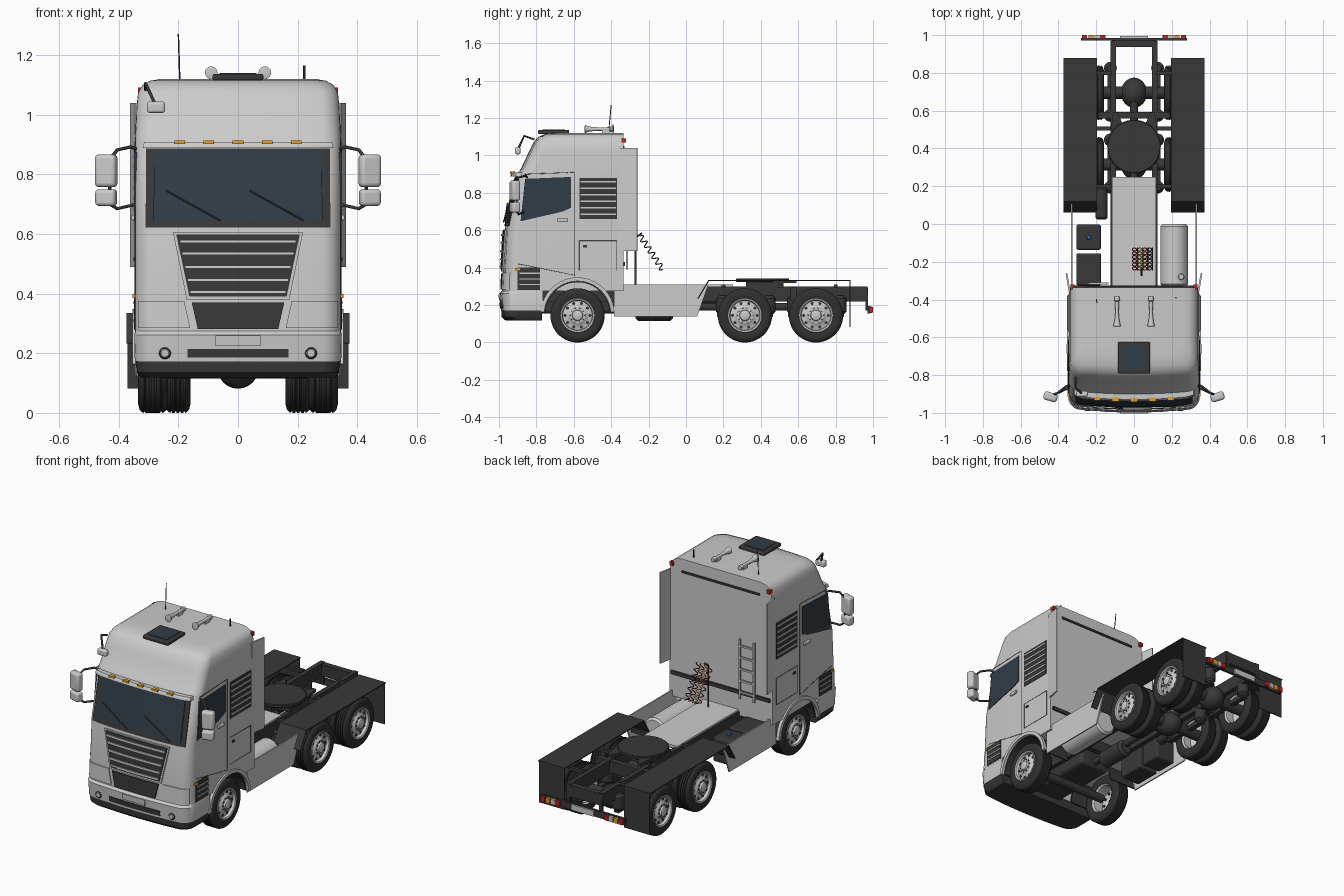
import bpy, bmesh, math
from mathutils import Matrix, Vector

if "Cube" in bpy.data.objects:
    bpy.data.objects.remove(bpy.data.objects["Cube"])

def mat(name, *c):
    m = bpy.data.materials.new(name)
    m.diffuse_color = (*c, 1)
    m.use_nodes = True
    m.node_tree.nodes["Principled BSDF"].inputs["Base Color"].default_value = m.diffuse_color
    return m
DARK, RUB = mat("dark", .04, .04, .04), mat("rubber", .03, .03, .03)
GLASS = mat("glass", .03, .045, .06)
AMBER, RED, BLUE, YEL = mat("amber", .8, .35, .02), mat("red", .5, .02, .02), mat("blue", .03, .15, .5), mat("yellow", .7, .6, .1)

def finish(name, bm, m=None, mirror=False, bevel=0):
    if mirror:
        g = bmesh.ops.duplicate(bm, geom=bm.verts[:] + bm.edges[:] + bm.faces[:])["geom"]
        for v in g:
            if isinstance(v, bmesh.types.BMVert):
                v.co.x *= -1
    bmesh.ops.recalc_face_normals(bm, faces=bm.faces[:])
    me = bpy.data.meshes.new(name)
    bm.to_mesh(me)
    bm.free()
    o = bpy.data.objects.new(name, me)
    bpy.context.collection.objects.link(o)
    if m: me.materials.append(m)
    if bevel:
        b = o.modifiers.new("bevel", "BEVEL")
        b.width, b.segments = bevel, 3
    return o

def box(name, c, s, m=None, mirror=False, bevel=0, rz=0):
    bm = bmesh.new()
    M = Matrix.Translation(c) @ Matrix.Rotation(rz, 4, 'Z') @ Matrix.Diagonal((*s, 1))
    bmesh.ops.create_cube(bm, size=1, matrix=M)
    return finish(name, bm, m, mirror, bevel)

def place(axis, u, v, a):
    return {'x': (a, u, v), 'y': (u, a, v), 'z': (u, v, a)}[axis]

def prism(name, pts, axis, a, b, m=None, mirror=False, bevel=0):
    bm = bmesh.new()
    A = [bm.verts.new(place(axis, u, v, a)) for u, v in pts]
    B = [bm.verts.new(place(axis, u, v, b)) for u, v in pts]
    bm.faces.new(A); bm.faces.new(B)
    for i in range(len(A)):
        j = (i + 1) % len(A)
        bm.faces.new((A[i], A[j], B[j], B[i]))
    return finish(name, bm, m, mirror, bevel)

def lathe(name, prof, axis, c, m=None, mirror=False, seg=40, closed=False):
    bm = bmesh.new()
    C = Vector(c)
    rings = [[bm.verts.new(C + Vector(place(axis, r * math.cos(t), r * math.sin(t), a)))
              for t in (2 * math.pi * k / seg for k in range(seg))] for r, a in prof]
    for i in range(len(rings) if closed else len(rings) - 1):
        P, Q = rings[i], rings[(i + 1) % len(rings)]
        for k in range(seg):
            bm.faces.new((P[k], P[k - 1], Q[k - 1], Q[k]))
    bmesh.ops.remove_doubles(bm, verts=bm.verts[:], dist=1e-5)
    return finish(name, bm, m, mirror)

def cyl(name, axis, c, r, h, m=None, mirror=False, e=.004):
    return lathe(name, [(0, -h/2), (r - e, -h/2), (r, e - h/2), (r, h/2 - e), (r - e, h/2), (0, h/2)], axis, c, m, mirror, 28)

def pipe(name, pts, r, m=None, mirror=False, cyclic=False):
    cu = bpy.data.curves.new(name, 'CURVE')
    cu.dimensions, cu.bevel_depth, cu.bevel_resolution, cu.use_fill_caps = '3D', r, 1, True
    for s in ((1, -1) if mirror else (1,)):
        sp = cu.splines.new('POLY')
        sp.points.add(len(pts) - 1)
        for p, q in zip(sp.points, pts):
            p.co = (q[0] * s, q[1], q[2], 1)
        sp.use_cyclic_u = cyclic
    if m: cu.materials.append(m)
    bpy.context.collection.objects.link(bpy.data.objects.new(name, cu))

# Cab shells: rows of (z, front y, half width), bowed front with round corners
CAB = [(.275, -.985, .345), (.40, -.98, .345), (.62, -.968, .345), (.90, -.908, .345), (.925, -.885, .345),
       (1.03, -.835, .34), (1.075, -.812, .335), (1.1, -.788, .32), (1.114, -.755, .295), (1.12, -.70, .26)]
BUMP = [(.172, -.99, .346), (.262, -.997, .348), (.28, -.98, .343)]
LIP = [(.118, -.965, .325), (.135, -.985, .339), (.172, -.988, .344)]
R = .06
def front(x, z, T=CAB):
    i = max(k for k in range(len(T) - 1) if T[k][0] <= max(z, T[0][0]))
    (z0, y0, w0), (z1, y1, w1) = T[i], T[i + 1]
    t = (z - z0) / (z1 - z0)
    w = w0 + (w1 - w0) * t
    d = min(R, max(0, abs(x) - (w - R)))
    return y0 + (y1 - y0) * t + .02 * (x / .345) ** 2 + R - math.sqrt(R * R - d * d)

def loft(name, T, yb, m=None):
    bm, rings = bmesh.new(), []
    for z, _, w in T:
        half = [(w - R) * k / 5 for k in range(6)] + [w - R + R * math.sin(math.radians(15 * k)) for k in range(1, 7)]
        xs = [-x for x in half[:0:-1]] + half
        ring = [(x, front(x, z, T)) for x in xs] + [(w, yb), (-w, yb)]
        rings.append([bm.verts.new((x, y, z)) for x, y in ring])
    for P, Q in zip(rings, rings[1:]):
        for k in range(len(P)):
            bm.faces.new((P[k - 1], P[k], Q[k], Q[k - 1]))
    bm.faces.new(rings[0]); bm.faces.new(rings[-1])
    return finish(name, bm, m)

def panel(name, z0, z1, lo, hi, off, m=None, mirror=False, T=CAB):
    # raised patch following the bowed front; lo / hi are x ranges at bottom / top
    bm, n, k = bmesh.new(), 14, 3
    g = []
    for j in range(k + 1):
        t = j / k
        a, b, z = lo[0] + (hi[0] - lo[0]) * t, lo[1] + (hi[1] - lo[1]) * t, z0 + (z1 - z0) * t
        g.append([bm.verts.new((x, front(x, z, T) - off, z)) for x in (a + (b - a) * i / n for i in range(n + 1))])
    f = [bm.faces.new((g[j][i], g[j][i+1], g[j+1][i+1], g[j+1][i])) for j in range(k) for i in range(n)]
    ext = bmesh.ops.extrude_face_region(bm, geom=f, use_keep_orig=True)["geom"]
    bmesh.ops.translate(bm, verts=[v for v in ext if isinstance(v, bmesh.types.BMVert)], vec=(0, off + .008, 0))
    return finish(name, bm, m, mirror)

cab = loft("cab", CAB, -.335)
loft("bumper", BUMP, -.765)
loft("bumper_lip", LIP, -.77, DARK)
cut = cyl("arch_cutter", 'x', (.28, -.58, .15), .182, .26, None, True)
cut.hide_render = cut.hide_viewport = True
bo = cab.modifiers.new("arches", "BOOLEAN")
bo.operation, bo.object, bo.solver = 'DIFFERENCE', cut, 'EXACT'
def arc(r0, r1):
    A = [math.radians(4 + 172 * i / 24) for i in range(25)]
    return [(-.58 + r * math.cos(t), .15 + r * math.sin(t)) for r, L in ((r0, A), (r1, A[::-1])) for t in L]
prism("arch_trim", arc(.178, .198), 'x', .335, .354, None, True)
prism("arch_liner", arc(.172, .18), 'x', .16, .338, DARK, True)

# Windscreen, wipers, visor and marker lights
panel("windscreen_frame", .622, .886, (-.31, .31), (-.308, .308), .004, DARK)
panel("windscreen", .645, .878, (-.284, .284), (-.28, .28), .007, GLASS)
for x in (-.24, .04):
    pipe("wiper", [(x + d, front(x + d, z) - .014, z) for d, z in ((0, .745), (.09, .695), (.18, .645))], .003, DARK)
panel("sun_visor", .888, .908, (-.32, .32), (-.315, .315), .028)
for x in (-.195, -.098, 0, .098, .195):
    box("marker_light", (x, front(x, .905) - .028, .907), (.036, .02, .012), AMBER)
# Grilles, headlamp panels, plate and fog lamps
panel("grille_surround", .38, .605, (-.172, .172), (-.218, .218), .008)
panel("grille", .39, .598, (-.163, .163), (-.207, .207), .012, DARK)
for z in (.575, .535, .49, .445, .405):
    w = .158 + (z - .39) * .2
    panel("grille_bar", z - .005, z + .005, (-w, w), (-w, w), .018)
panel("lower_grille", .282, .37, (-.135, .135), (-.155, .155), .008, DARK)
panel("headlamp_panel", .284, .375, (.16, .335), (.18, .335), .006, None, True)
panel("bumper_slot", .185, .215, (-.17, .17), (-.17, .17), .004, DARK, False, BUMP)
panel("front_plate", .225, .26, (-.075, .075), (-.075, .075), .006, None, False, BUMP)
cyl("fog_lamp_ring", 'y', (.245, -.978, .2), .02, .02, DARK, True)
cyl("fog_lamp", 'y', (.245, -.981, .2), .016, .02, None, True)

# Cab sides: windows, louvres, shut lines, handles, steps
prism("side_window", [(-.86, .875), (-.615, .885), (-.615, .72), (-.66, .7), (-.885, .648)], 'x', .33, .349, GLASS, True)
box("side_louvre", (.34, -.47, .77), (.016, .2, .22), DARK, True)
for k in range(6):
    box("louvre_slat", (.347, -.47, .685 + .035 * k), (.01, .19, .008), None, True)
box("step_vent", (.34, -.84, .34), (.018, .12, .12), DARK, True)
for z in (.31, .34, .37):
    box("vent_slat", (.347, -.835, z), (.01, .11, .006), None, True)
box("side_repeater", (.347, -.9, .392), (.012, .025, .012), AMBER, True)
pipe("door_shut_line", [(.345, -.895, .42), (.345, -.595, .36), (.345, -.595, .91), (.345, -.86, .9)], .0018, DARK, True)
pipe("locker_shut_line", [(.345, y, z) for y, z in ((-.57, .385), (-.37, .385), (-.37, .545), (-.57, .545))], .0018, DARK, True, True)
box("door_handle", (.35, -.66, .655), (.014, .055, .018), None, True, .004)
box("locker_latch", (.347, -.54, .515), (.008, .02, .012), DARK, True)
# Mirrors
box("side_mirror", (.442, -.915, .812), (.074, .045, .11), None, True, .014, .3)
box("wide_mirror", (.442, -.915, .722), (.07, .045, .056), None, True, .012, .3)
pipe("mirror_arm", [(.34, -.85, .885), (.36, -.86, .892), (.405, -.895, .882), (.43, -.905, .85), (.43, -.905, .7),
                    (.405, -.895, .685), (.34, -.865, .7)], .006, DARK, True)
box("kerb_mirror", (-.275, -.9, 1.025), (.062, .03, .038), None, False, .009)
pipe("kerb_mirror_arm", [(-.31, -.81, 1.085), (-.31, -.865, 1.105), (-.28, -.895, 1.04)], .006, DARK)
# Roof fittings
box("roof_hatch", (0, -.708, 1.126), (.17, .166, .022), DARK, False, .006)
box("roof_hatch_glass", (0, -.708, 1.137), (.125, .12, .006), GLASS)
lathe("roof_horn", [(0, -.54), (.015, -.542), (.021, -.54), (.013, -.515), (.009, -.47), (.01, -.41), (.015, -.405), (.013, -.385), (0, -.385)],
      'y', (.09, 0, 1.141), None, True, 20)
box("horn_foot", (.09, -.43, 1.126), (.016, .04, .02), None, True)
pipe("long_antenna", [(-.195, -.415, 1.11), (-.2, -.4, 1.27)], .0025, DARK)
pipe("short_antenna", [(.222, -.39, 1.11), (.222, -.39, 1.165)], .004, DARK)
box("rear_marker", (.325, -.333, 1.08), (.022, .026, .022), RED, True)
# Cab rear: air deflectors, trim strips, ladder, air lines
prism("air_deflector", [(.335, -.36), (.345, -.36), (.362, -.262), (.354, -.258)], 'z', .49, 1.04, None, True)
box("rear_strip_top", (0, -.333, 1.045), (.52, .01, .012), DARK)
box("rear_strip_low", (0, -.332, .42), (.66, .014, .022), DARK)
for x in (-.14, -.235):
    box("ladder_rail", (x, -.315, .57), (.01, .012, .36))
for k in range(5):
    box("ladder_rung", (-.188, -.315, .43 + k * .07), (.09, .01, .01))
pipe("air_line_pole", [(.04, -.27, .3), (.04, -.27, .56), (.04, -.235, .585)], .006, DARK)
for x, m in ((.005, RED), (.032, YEL), (.059, RED), (.086, DARK)):
    pts = [(x + .013 * math.cos(t), -.245 + .12 * s + .013 * math.sin(t), .57 - .18 * s + .008 * math.sin(t))
           for s, t in ((i / 72, i / 72 * 12 * math.pi) for i in range(73))]
    pipe("coiled_air_line", pts, .003, m)

# Chassis
box("frame_rail", (.11, .04, .26), (.028, 1.86, .08), DARK, True)
for y, w in ((-.3, .22), (.12, .22), (.575, .38), (.955, .22)):
    box("cross_member", (0, y, .26), (w, .035, .07), DARK)
box("deck_plate", (0, -.05, .301), (.235, .6, .018))
box("engine_block", (0, -.6, .22), (.2, .5, .13), DARK, False, .02)
prism("side_skirt", [(-.385, .14), (.06, .14), (.12, .31), (-.385, .31)], 'x', .325, .333, None, True)
cyl("fuel_tank", 'y', (.213, -.165, .222), .073, .33, None, False, .012)
cyl("fuel_cap", 'z', (.25, -.28, .29), .017, .02)
box("battery_box", (-.24, -.24, .215), (.13, .17, .15), DARK, False, .008)
box("additive_tank", (-.24, -.07, .215), (.13, .135, .15), DARK, False, .012)
cyl("additive_cap", 'z', (-.24, -.07, .295), .013, .015, BLUE)
cyl("air_tank", 'y', (-.172, .11, .235), .033, .17, DARK, False, .01)
cyl("silencer", 'y', (.0, -.17, .165), .05, .2, DARK, False, .015)
# Fifth wheel coupling
cyl("coupling_plate", 'z', (0, .41, .333), .142, .02, DARK)
prism("coupling_ramp", [(.03, .45), (.085, .59), (.11, .59), (.13, .45)], 'z', .318, .335, DARK, True)
box("coupling_base", (0, .42, .31), (.25, .2, .025), DARK)
# Axles, differentials, suspension
cyl("front_axle", 'x', (0, -.58, .14), .025, .5, DARK)
cyl("prop_shaft", 'y', (0, .15, .19), .02, 1.0, DARK)
for y in (.315, .695):
    cyl("rear_axle", 'x', (0, y, .15), .032, .6, DARK)
    lathe("differential", [(.069 * math.sin(math.pi * k / 12), -.08 * math.cos(math.pi * k / 12)) for k in range(13)], 'y', (0, y, .15), DARK, False, 24)
    for d in (-.12, .13):
        cyl("air_bag", 'z', (.125, y + d, .2), .034, .1, DARK, True, .015)
    box("spring_beam", (.125, y, .15), (.03, .3, .025), DARK, True)

# Wheels: single front, double rear
def wheel(tag, y, xo, w, dish=True):
    prof = [(.088, -.008), (.115, 0), (.134, -.005), (.143, -.014)]
    for k in range(4):
        g = -.014 - (w - .028) * (k + .5) / 4
        prof += [(.145, g + .003), (.14, g + .002), (.14, g - .002), (.145, g - .003)]
    prof += [(.143, .014 - w), (.134, .005 - w), (.115, -w), (.088, .008 - w)]
    lathe(tag + "_tyre", prof, 'x', (xo, y, .145), RUB, True, 44, True)
    lathe(tag + "_rim", [(.088, -w + .01), (.08, -w + .02), (.082, -.03), (.084, -.006), (.092, -.003), (.09, 0), (.082, -.004), (.078, -.02),
                         (.056, -.016), (.044, -.006), (.03, -.005), (.027, .006), (.02, .01), (0, .01)], 'x', (xo, y, .145), None, True)
    if dish:
        for nm, n, r, s, x, m in (("hole", 10, .066, .0085, -.019, DARK), ("bolt", 10, .038, .0035, -.004, DARK)):
            bm = bmesh.new()
            for k in range(n):
                t = 2 * math.pi * k / n
                M = Matrix.Translation((xo + x, y + r * math.cos(t), .145 + r * math.sin(t))) @ Matrix.Rotation(math.pi / 2, 4, 'Y')
                bmesh.ops.create_cone(bm, cap_ends=True, segments=10, radius1=s, radius2=s, depth=.008, matrix=M)
            finish(tag + "_" + nm, bm, m, True)
wheel("front_wheel", -.58, .335, .1)
for y in (.315, .695):
    wheel("rear_outer_wheel", y, .335, .086)
    wheel("rear_inner_wheel", y, .245, .086, False)

# Rear mudguards, flaps and lamp bar
prism("rear_mudguard", [(.06, .235), (.12, .335), (.88, .335), (.88, .329), (.124, .329), (.066, .233)], 'x', .196, .374, DARK, True)
box("mud_flap", (.285, .876, .207), (.17, .006, .25), DARK, True)
for y in (.2, .505, .8):
    box("mudguard_bracket", (.17, y, .3), (.1, .02, .02), DARK, True)
box("lamp_bar", (0, .978, .175), (.56, .014, .04), DARK)
box("lamp_bar_bracket", (.11, .967, .215), (.02, .012, .09), DARK, True)
for x, m in ((.262, RED), (.228, AMBER), (.195, None), (.165, RED)):
    box("tail_lamp", (x, .991, .175), (.028, .018, .03), m, True)
box("rear_plate", (0, .989, .175), (.15, .01, .034))

for o in bpy.context.scene.objects:
    o.select_set(o.type == 'MESH' and o != cut)
bpy.context.view_layer.objects.active = cab
bpy.ops.object.shade_smooth_by_angle(angle=math.radians(32))
